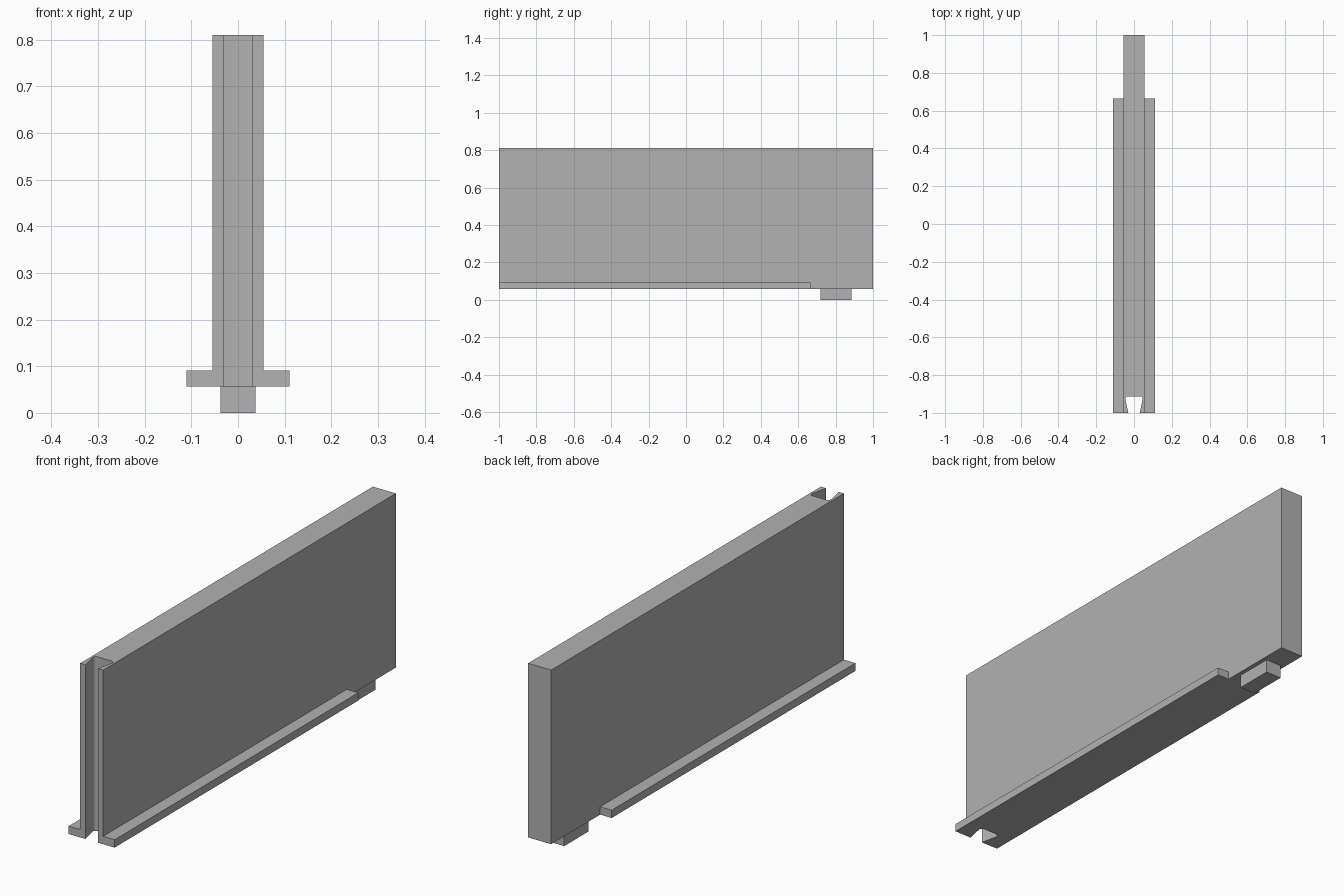
import bpy, bmesh
from math import sin, cos, radians

cube = bpy.data.objects.get("Cube")
if cube:
    bpy.data.objects.remove(cube, do_unlink=True)

grey = bpy.data.materials.new("plain grey")
grey.use_nodes = True
grey.diffuse_color = (0.445, 0.445, 0.445, 1)
grey.node_tree.nodes["Principled BSDF"].inputs["Base Color"].default_value = grey.diffuse_color


def prism(name, outline, z0, z1):
    """Extrude a flat xy outline from z0 up to z1."""
    bm = bmesh.new()
    base = bm.faces.new([bm.verts.new((x, y, z0)) for x, y in outline])
    top = bmesh.ops.extrude_face_region(bm, geom=[base], use_keep_orig=True)
    verts = [g for g in top["geom"] if isinstance(g, bmesh.types.BMVert)]
    bmesh.ops.translate(bm, verts=verts, vec=(0, 0, z1 - z0))
    bmesh.ops.recalc_face_normals(bm, faces=bm.faces)
    mesh = bpy.data.meshes.new(name)
    bm.to_mesh(mesh)
    bm.free()
    mesh.materials.append(grey)
    obj = bpy.data.objects.new(name, mesh)
    bpy.context.collection.objects.link(obj)
    bpy.context.view_layer.objects.active = obj
    bpy.ops.object.select_all(action="DESELECT")
    obj.select_set(True)
    bpy.ops.object.shade_smooth_by_angle(angle=radians(30))
    return obj


def box(name, x0, x1, y0, y1, z0, z1):
    return prism(name, [(x0, y0), (x1, y0), (x1, y1), (x0, y1)], z0, z1)


half, bottom, top = 0.055, 0.057, 0.81

# Upright panel with a flared, round-cornered groove down its front edge
radius, groove_back, groove_half = 0.014, -0.912, 0.046
corner = [(groove_half - radius + radius * cos(radians(a)),
           groove_back - radius + radius * sin(radians(a))) for a in range(-10, 91, 20)]
right_side = [(half, 1), (half, -1), (0.03, -1)] + corner
left_side = [(-x, y) for x, y in reversed(right_side)]
prism("panel", right_side + left_side, bottom, top)

# Foot rails along both sides, stopping short of the back
for name, s in (("left_rail", 1), ("right_rail", -1)):
    box(name, min(s * half, s * 0.11), max(s * half, s * 0.11), -1, 0.665, bottom, 0.091)

# Locating peg under the rear end
box("peg", -0.037, 0.037, 0.72, 0.885, 0, bottom)
